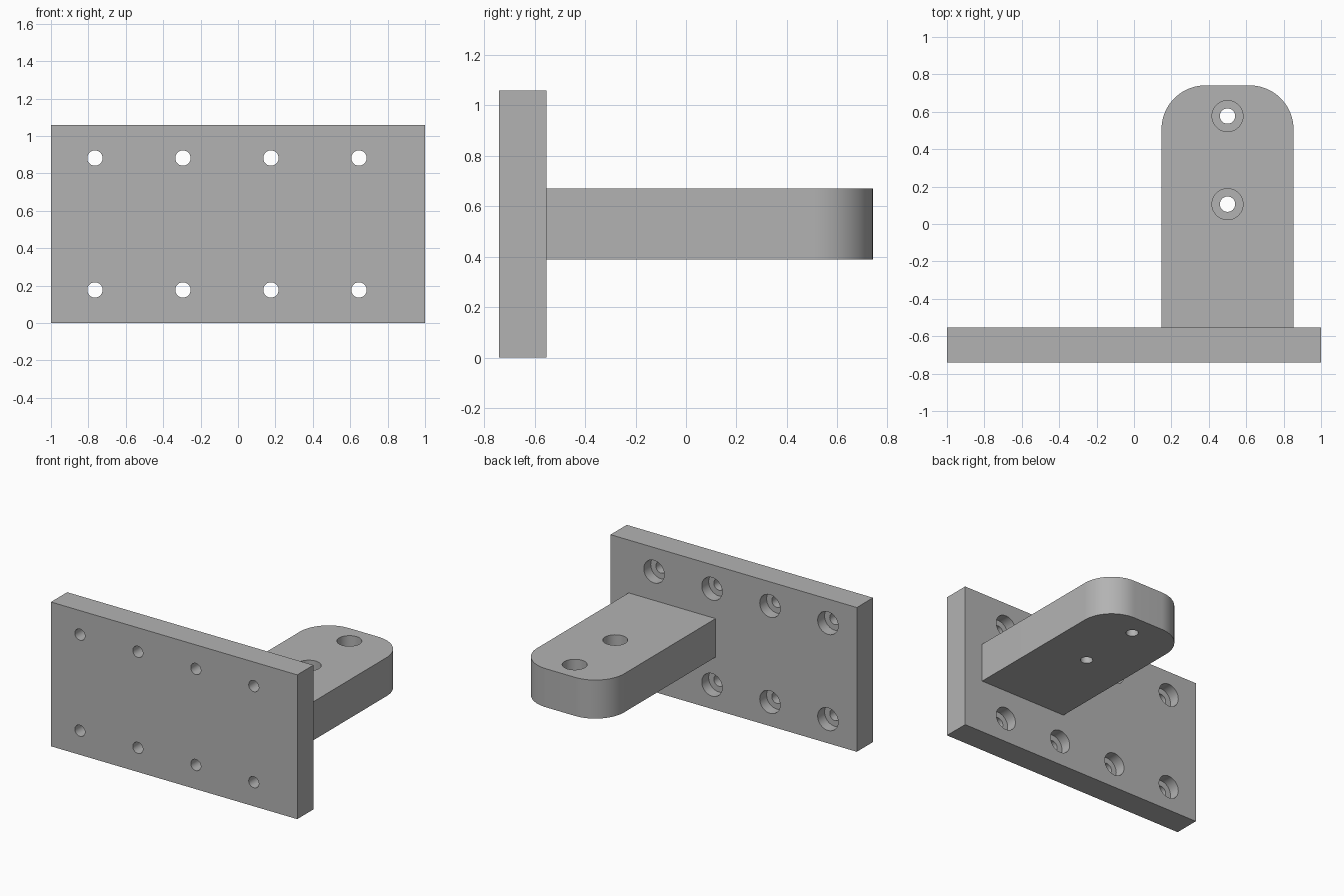
import bpy, bmesh, math
from mathutils import Matrix, Vector

if "Cube" in bpy.data.objects:
    bpy.data.objects.remove(bpy.data.objects["Cube"])

# One plain grey material
grey = bpy.data.materials.new("plain_grey")
grey.use_nodes = True
GREY = (0.45, 0.45, 0.45, 1)
grey.diffuse_color = GREY
grey.node_tree.nodes["Principled BSDF"].inputs["Base Color"].default_value = GREY

HOLE_R, BORE_R = 0.041, 0.083
BACK, END = -0.553, 0.741


def prism(name, outline, z0, z1):
    """Extrude a closed xy outline from z0 to z1."""
    bm = bmesh.new()
    base = bm.faces.new([bm.verts.new((x, y, z0)) for x, y in outline])
    top = bmesh.ops.extrude_face_region(bm, geom=[base])["geom"]
    bmesh.ops.translate(bm, vec=(0, 0, z1 - z0),
                        verts=[v for v in top if isinstance(v, bmesh.types.BMVert)])
    bmesh.ops.recalc_face_normals(bm, faces=bm.faces)
    return finish(name, bm)


def finish(name, bm):
    mesh = bpy.data.meshes.new(name)
    bm.to_mesh(mesh)
    bm.free()
    mesh.materials.append(grey)
    obj = bpy.data.objects.new(name, mesh)
    bpy.context.collection.objects.link(obj)
    return obj


def stepped_cutter(centres, axis, bore_depth, thickness):
    """Counterbored hole cutters; centres lie on the bored face, axis points out."""
    bm = bmesh.new()
    turn = Vector((0, 0, 1)).rotation_difference(Vector(axis)).to_matrix().to_4x4()
    profile = [(0, 0.05), (BORE_R, 0.05), (BORE_R, -bore_depth),
               (HOLE_R, -bore_depth), (HOLE_R, -thickness - 0.05), (0, -thickness - 0.05)]
    for c in centres:
        place = Matrix.Translation(c) @ turn
        verts = [bm.verts.new(place @ Vector((r, 0, h))) for r, h in profile]
        edges = [bm.edges.new(pair) for pair in zip(verts, verts[1:])]
        bmesh.ops.spin(bm, geom=verts + edges, cent=c, axis=axis,
                       angle=math.tau, steps=48, use_duplicate=False)
    bmesh.ops.remove_doubles(bm, verts=bm.verts, dist=0.0001)
    bmesh.ops.recalc_face_normals(bm, faces=bm.faces)
    return finish("hole_cutter", bm)


def drill(obj, cutter):
    """Cut the holes, then smooth only the curved walls."""
    mod = obj.modifiers.new("holes", 'BOOLEAN')
    mod.operation, mod.solver, mod.object = 'DIFFERENCE', 'EXACT', cutter
    bpy.ops.object.select_all(action='DESELECT')
    bpy.context.view_layer.objects.active = obj
    obj.select_set(True)
    bpy.ops.object.modifier_apply(modifier=mod.name)
    bpy.data.objects.remove(cutter)
    bpy.ops.object.shade_smooth_by_angle(angle=math.radians(30))


# Upright mounting plate with two rows of four holes
plate = prism("mounting_plate", [(-1, -END), (1, -END), (1, BACK), (-1, BACK)], 0, 1.059)
drill(plate, stepped_cutter(
    [Vector((-0.765 + 0.4706 * i, BACK, z)) for i in range(4) for z in (0.177, 0.882)],
    (0, 1, 0), 0.08, END + BACK))

# Horizontal arm with rounded far corners
X, HALF, R, ARCS = 0.5, 0.353, 0.235, 20
outline = [(X - HALF, BACK), (X + HALF, BACK)]
for side, start in ((1, 0), (-1, math.pi / 2)):
    for i in range(ARCS + 1):
        a = start + math.pi / 2 * i / ARCS
        outline.append((X + side * (HALF - R) + R * math.cos(a), END - R + R * math.sin(a)))
arm = prism("support_arm", outline, 0.388, 0.671)
drill(arm, stepped_cutter([Vector((X, y, 0.671)) for y in (0.106, 0.577)],
                          (0, 0, 1), 0.176, 0.283))
